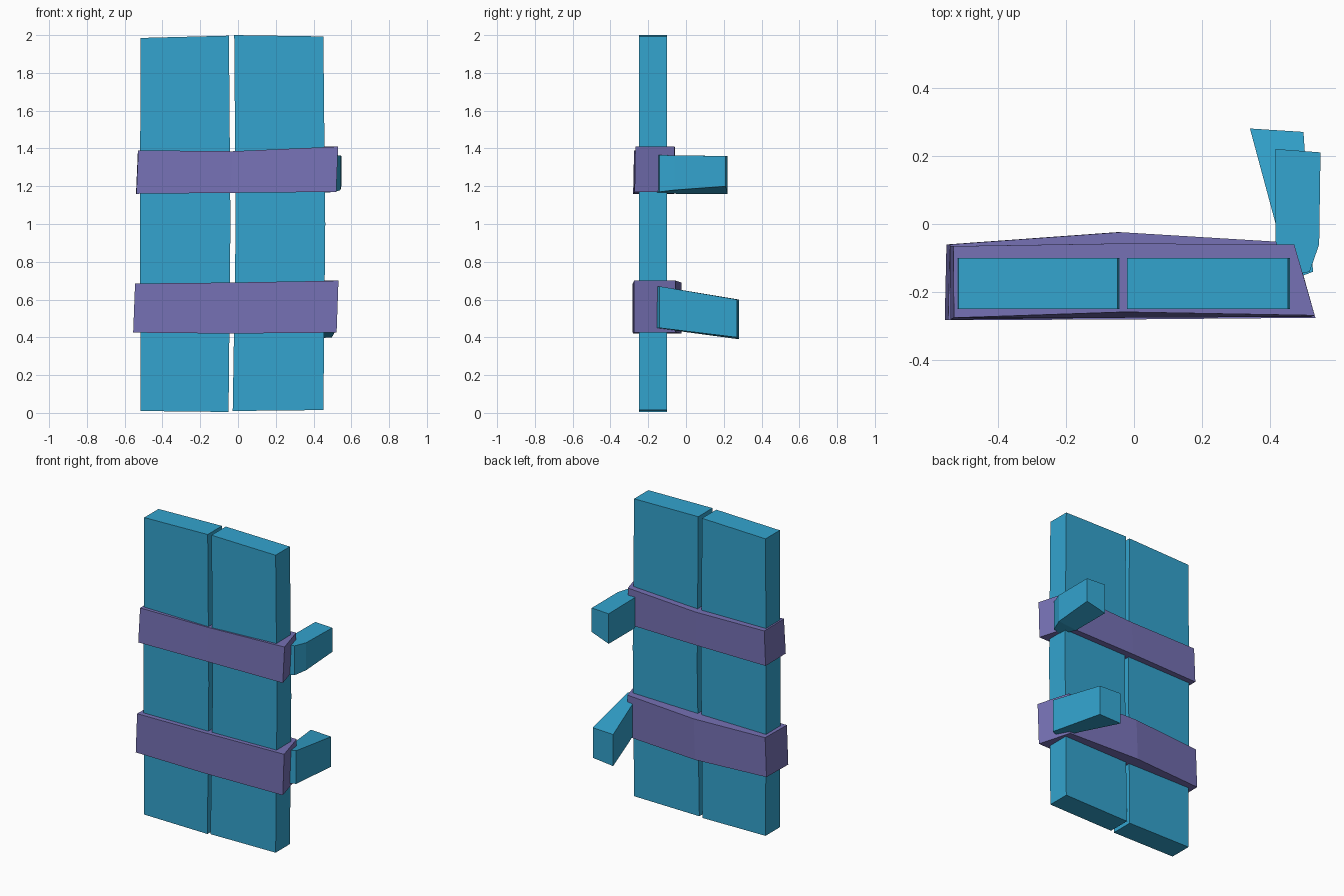
import bpy
import bmesh

cube = bpy.data.objects.get("Cube")
if cube:
    bpy.data.objects.remove(cube, do_unlink=True)


def material(name, rgb):
    m = bpy.data.materials.new(name)
    m.use_nodes = True
    m.diffuse_color = (*rgb, 1)
    m.node_tree.nodes["Principled BSDF"].inputs["Base Color"].default_value = (*rgb, 1)
    return m


BLUE = material("painted blue", (0.033, 0.37, 0.62))
PURPLE = material("band purple", (0.18, 0.165, 0.46))


def loft(name, rings, mat):
    """Skin a row of four-cornered rings and cap both ends."""
    bm = bmesh.new()
    loops = [[bm.verts.new(p) for p in ring] for ring in rings]
    for a, b in zip(loops, loops[1:]):
        for i in range(4):
            j = (i + 1) % 4
            bm.faces.new((a[i], a[j], b[j], b[i]))
    bm.faces.new(loops[0])
    bm.faces.new(loops[-1])
    bmesh.ops.recalc_face_normals(bm, faces=bm.faces)
    mesh = bpy.data.meshes.new(name)
    bm.to_mesh(mesh)
    bm.free()
    mesh.materials.append(mat)
    obj = bpy.data.objects.new(name, mesh)
    bpy.context.collection.objects.link(obj)
    return obj


def plank(name, sections):
    """Each section: left x, right x, height at left, height at right."""
    y0, y1 = -0.25, -0.1
    loft(name, [[(x0, y0, z0), (x1, y0, z1), (x1, y1, z1), (x0, y1, z0)]
                for x0, x1, z0, z1 in sections], BLUE)


def band(name, sections):
    """Each section: front x, back x, front y at top and bottom, back y, bottom z, top z."""
    loft(name, [[(xf, yt, z1), (xf - 0.01, yb, z0), (xb - 0.01, y1, z0), (xb, y1, z1)]
                for xf, xb, yt, yb, y1, z0, z1 in sections], PURPLE)


def arm(name, sections):
    """Each section: inner (x, y), outer (x, y), inner and outer bottom z, top z."""
    loft(name, [[(*a, za), (*b, zb), (*b, z1), (*a, z1)]
                for a, b, za, zb, z1 in sections], BLUE)


# Two upright planks, slightly uneven
plank("right_plank", [(-0.515, -0.05, 0.01, 0.005), (-0.52, -0.04, 1.0, 1.0),
                      (-0.515, -0.048, 1.985, 1.997)])
plank("left_plank", [(-0.028, 0.452, 0.01, 0.015), (-0.012, 0.462, 1.0, 1.0),
                     (-0.02, 0.452, 2.0, 1.993)])

# Bands wrapped around both planks
band("upper_band", [(-0.528, -0.53, -0.275, -0.28, -0.065, 1.16, 1.39),
                    (-0.03, -0.03, -0.258, -0.275, -0.057, 1.165, 1.385),
                    (0.53, 0.47, -0.268, -0.272, -0.06, 1.17, 1.41)])
band("lower_band", [(-0.545, -0.54, -0.282, -0.282, -0.06, 0.425, 0.685),
                    (-0.04, -0.04, -0.28, -0.28, -0.024, 0.42, 0.69),
                    (0.532, 0.47, -0.275, -0.275, -0.055, 0.425, 0.70)])

# Hinge arms reaching back from the side edge
arm("upper_hinge_arm", [((0.45, -0.155), (0.515, -0.14), 1.165, 1.17, 1.365),
                        ((0.415, -0.05), (0.543, -0.06), 1.16, 1.18, 1.363),
                        ((0.415, 0.22), (0.547, 0.21), 1.16, 1.20, 1.36)])
arm("lower_hinge_arm", [((0.46, -0.165), (0.525, -0.14), 0.45, 0.45, 0.67),
                        ((0.34, 0.28), (0.497, 0.27), 0.39, 0.40, 0.60)])
